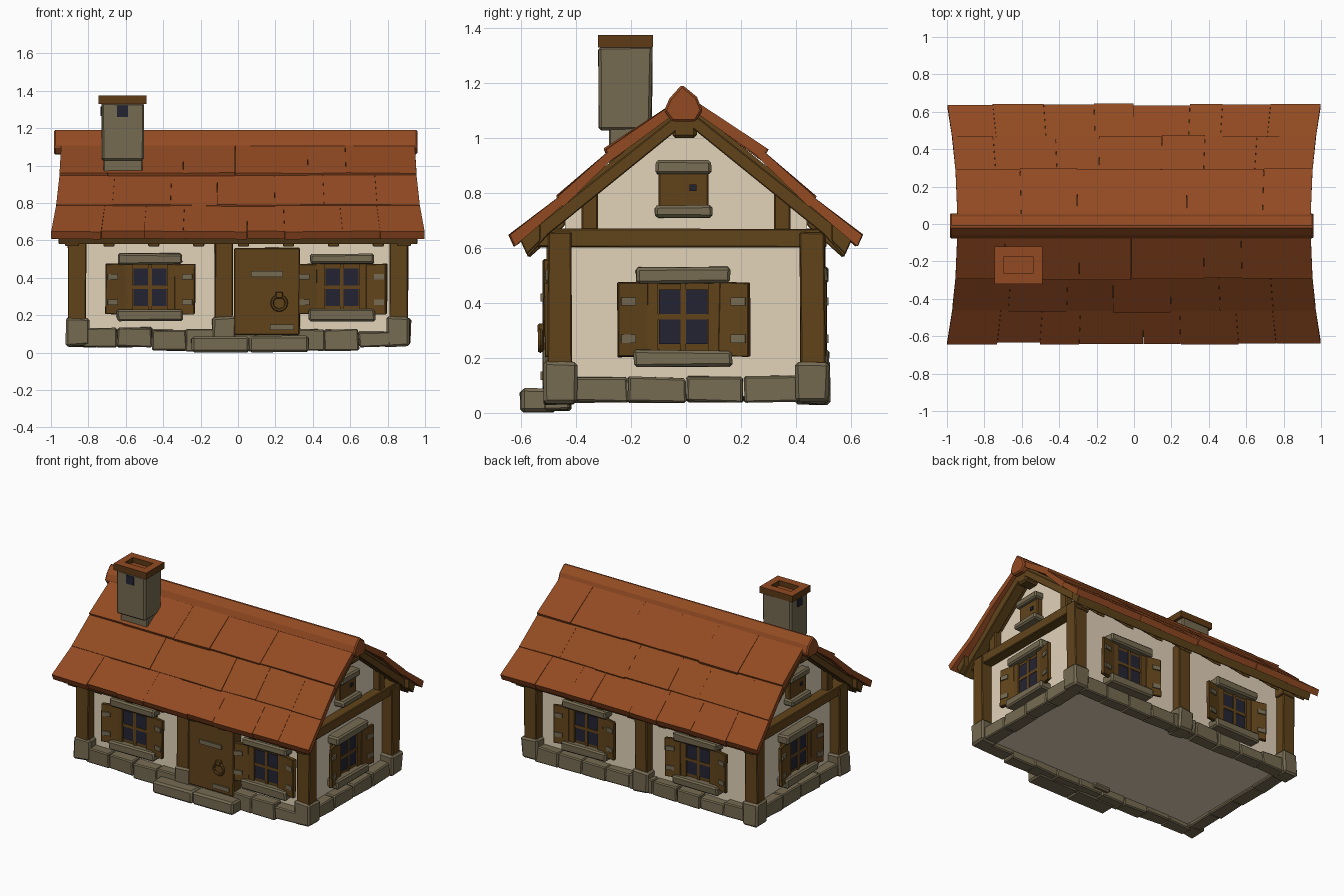
import bpy, bmesh, math, random
from mathutils import Matrix, Vector

if "Cube" in bpy.data.objects:
    bpy.data.objects.remove(bpy.data.objects["Cube"])

random.seed(4)
I = Matrix.Identity(4)


def mat(name, r, g, b):
    m = bpy.data.materials.new(name)
    lin = lambda c: ((c / 255 + 0.055) / 1.055) ** 2.4
    m.diffuse_color = (lin(r), lin(g), lin(b), 1)
    m.use_nodes = True
    m.node_tree.nodes["Principled BSDF"].inputs["Base Color"].default_value = m.diffuse_color
    return m


ROOF = mat("roof tile orange", 146, 74, 34)
WALL = mat("plaster cream", 226, 211, 186)
WOOD = mat("wood brown", 97, 68, 27)
STONE = mat("stone grey", 118, 107, 82)
GLASS = mat("window dark blue", 36, 36, 52)
RUST = mat("chimney cap brown", 94, 58, 21)


def finish(name, bm, mats, bevel=0):
    bmesh.ops.recalc_face_normals(bm, faces=bm.faces)
    me = bpy.data.meshes.new(name)
    bm.to_mesh(me)
    bm.free()
    for m in mats:
        me.materials.append(m)
    ob = bpy.data.objects.new(name, me)
    bpy.context.collection.objects.link(ob)
    if bevel:
        b = ob.modifiers.new("bevel", "BEVEL")
        b.width, b.segments = bevel, 1
    return ob


def add_hexa(bm, pts):
    # eight corners, x fastest, then y, then z
    v = [bm.verts.new(p) for p in pts]
    for f in ((0, 2, 3, 1), (4, 5, 7, 6), (0, 1, 5, 4), (2, 6, 7, 3), (0, 4, 6, 2), (1, 3, 7, 5)):
        bm.faces.new([v[i] for i in f])


def part(name, m, boxes, M=I, jit=0, bevel=0.005):
    bm = bmesh.new()
    for x0, x1, y0, y1, z0, z1 in boxes:
        add_hexa(bm, [M @ Vector([c + random.uniform(-jit, jit) for c in (x, y, z)])
                      for z in (z0, z1) for y in (y0, y1) for x in (x0, x1)])
    return finish(name, bm, [m], bevel)


def prism(name, m, yz, spans, bevel=0):
    # y-z profile extruded along x, once for each span
    bm = bmesh.new()
    for x0, x1 in spans:
        a, b = ([bm.verts.new((x, y, z)) for y, z in yz] for x in (x0, x1))
        bm.faces.new(a)
        bm.faces.new(b)
        for i in range(len(yz)):
            j = (i + 1) % len(yz)
            bm.faces.new((a[i], a[j], b[j], b[i]))
    return finish(name, bm, [m], bevel)


# Walls, closed below by the floor
WX, WY = 0.83, 0.44
prism("walls", WALL, [(-WY, 0.06), (WY, 0.06), (WY, 0.71), (0, 1.07), (-WY, 0.71)], [(-WX, WX)])

# Corner and middle posts with stone feet
spots = [(sx * 0.86, sy * 0.46) for sx in (-1, 1) for sy in (-1, 1)] + [(-0.075, -0.46), (0, 0.46)]
part("posts", WOOD, [(x - 0.048, x + 0.048, y - 0.045, y + 0.045, 0.12, 0.66) for x, y in spots], jit=0.004)
part("post_feet", STONE, [(x - 0.062, x + 0.062, y - 0.06, y + 0.06, 0.035, 0.19) for x, y in spots],
     jit=0.007, bevel=0.012)

# Foundation stones on all four sides
front, back, sides = [], [], []
n = 9
for i in range(n):
    x0, x1 = (-0.83 + 1.66 * k / n for k in (i, i + 1))
    low = 0.01 if -0.45 < (x0 + x1) / 2 < 0.6 else 0.03
    front.append((x0, x1, -0.515, -0.42, low, random.uniform(0.105, 0.135)))
    back.append((x0, x1, 0.42, 0.505, 0.035, random.uniform(0.115, 0.14)))
for s in (-1, 1):
    for i in range(4):
        y0 = -0.42 + 0.21 * i
        sides.append((min(s * 0.8, s * 0.9), max(s * 0.8, s * 0.9), y0, y0 + 0.21, 0.04, random.uniform(0.125, 0.145)))
part("foundation", STONE, front + back + sides, jit=0.005, bevel=0.007)
part("door_step", STONE, [(-0.25, 0.06, -0.605, -0.47, 0.003, 0.085), (0.06, 0.38, -0.6, -0.47, 0.003, 0.09)],
     jit=0.003, bevel=0.012)

# Horizontal beams, gable struts and ridge beam
part("side_beams", WOOD, [(min(s * 0.8, s * 0.9), max(s * 0.8, s * 0.9), -0.54, 0.51, 0.602, 0.668)
                          for s in (-1, 1)], jit=0.003)
part("gable_struts", WOOD, [(s * 0.85 - 0.03, s * 0.85 + 0.03, t * 0.35 - 0.03, t * 0.35 + 0.03, 0.65, 0.83)
                            for s in (-1, 1) for t in (-1, 1)])
part("ridge_beam", WOOD, [(-0.925, 0.925, -0.05, 0.04, 1.0, 1.09)], bevel=0.012)


# Roof boards, gable rafters, eave boards and rafter tails
def under(y, drop):
    return (y, 1.13 - 0.79 * abs(y) - drop)


for s, side in ((-1, "front"), (1, "back")):
    prism(side + "_roof_boards", WOOD, [under(0, 0), under(s * 0.605, 0), under(s * 0.6, 0.035), under(0, 0.035)],
          [(-0.92, 0.92)])
    prism(side + "_gable_rafters", WOOD, [under(0, 0.02), under(s * 0.6, 0.02), under(s * 0.575, 0.11),
                                          under(s * 0.5, 0.085), under(0, 0.075)],
          [(-0.925, -0.85), (0.85, 0.925)], 0.004)
    prism(side + "_eave_board", WOOD, [under(s * 0.53, 0.02), under(s * 0.605, 0.02), under(s * 0.58, 0.095),
                                       under(s * 0.53, 0.085)], [(-0.96, 0.96)], 0.004)
    prism(side + "_rafter_tails", WOOD, [under(s * 0.44, 0.02), under(s * 0.58, 0.02), under(s * 0.57, 0.115),
                                         under(s * 0.44, 0.1)],
          [(-0.72 + 0.24 * i, -0.66 + 0.24 * i) for i in range(7)], 0.004)


# Roof tiles in three overlapping rows a side, flared towards the eaves
def half(y):
    return 0.943 + 0.056 * min(1, abs(y) / 0.645) ** 2


rows = [(0.0, 1.158, 0.3, 0.96, 6), (0.26, 0.972, 0.475, 0.79, 7), (0.43, 0.812, 0.646, 0.648, 8)]
for s, side in ((-1, "front"), (1, "back")):
    bm = bmesh.new()
    for y0, z0, y1, z1, n in rows:
        cuts = [-1] + [-1 + 2 * (i + random.uniform(-0.25, 0.25)) / n for i in range(1, n)] + [1]
        for a, b in zip(cuts, cuts[1:]):
            yl = y1 + random.uniform(-0.012, 0.0)
            lift = [random.uniform(-0.003, 0.003) for _ in range(2)]
            pts = []
            for th in (0.04, 0):
                for y, z, low in ((y0, z0, 0), (yl, z1, 1)):
                    for k, u in enumerate((a + 0.0004, b - 0.0004)):
                        yy = y - th * low * 0.45
                        pts.append((u * half(y), s * yy, z - th + lift[k] * low))
            add_hexa(bm, pts)
    finish(side + "_roof_tiles", bm, [ROOF])

# Ridge cap
prism("ridge_cap", ROOF, [(-0.08, 1.1), (-0.06, 1.145), (-0.015, 1.195), (0.04, 1.15), (0.06, 1.1), (0.035, 1.06),
                          (-0.05, 1.06)], [(-0.985, 0.96)], 0.008)

# Chimney
part("chimney_base", STONE, [(-0.72, -0.51, -0.28, -0.13, 0.88, 1.05)])
part("chimney_stack", STONE, [(-0.73, -0.505, -0.315, -0.125, 1.03, 1.335)], jit=0.004, bevel=0.01)
part("chimney_soot_holes", GLASS, [(-0.648, -0.588, -0.321, -0.314, 1.26, 1.32),
                                   (-0.736, -0.729, -0.245, -0.195, 1.265, 1.315)], bevel=0)
cap = part("chimney_cap", RUST, [(-0.745, -0.49, -0.32, -0.265, 1.33, 1.375), (-0.745, -0.49, -0.175, -0.12, 1.33, 1.375),
                                 (-0.745, -0.695, -0.265, -0.175, 1.33, 1.375), (-0.54, -0.49, -0.265, -0.175, 1.33, 1.375),
                                 (-0.7, -0.535, -0.27, -0.17, 1.33, 1.34)], bevel=0)
cap.data.materials.append(ROOF)
for f in cap.data.polygons:
    f.material_index = int(f.normal.z > 0.5)

# Door with hinges and ring handle
part("door", WOOD, [(-0.02, 0.33, -0.522, -0.43, 0.095, 0.56)], jit=0.002)
part("door_hinges", STONE, [(0.07, 0.24, -0.53, -0.521, 0.405, 0.435), (0.17, 0.3, -0.53, -0.521, 0.12, 0.15)], bevel=0)
bpy.ops.mesh.primitive_torus_add(major_radius=0.038, minor_radius=0.009, major_segments=16, minor_segments=6,
                                 location=(0.22, -0.53, 0.265), rotation=(math.pi / 2, 0, 0))
ring = bpy.context.object
ring.name = "door_ring"
ring.data.materials.append(WOOD)
part("door_ring_mount", WOOD, [(0.2, 0.24, -0.54, -0.515, 0.29, 0.325)])


# Windows: local -y points out of the wall
def place(x, y, deg):
    return Matrix.Translation((x, y, 0)) @ Matrix.Rotation(math.radians(deg), 4, 'Z')


def window(name, M):
    part(name + "_frame", WOOD, [(-0.15, 0.15, -0.03, 0.02, 0.22, 0.48), (-0.15, -0.092, -0.045, 0, 0.22, 0.48),
                                 (0.092, 0.15, -0.045, 0, 0.22, 0.48), (-0.01, 0.01, -0.04, 0, 0.22, 0.48),
                                 (-0.1, 0.1, -0.04, 0, 0.34, 0.36)], M, bevel=0)
    part(name + "_glass", GLASS, [(min(s * 0.01, s * 0.088), max(s * 0.01, s * 0.088), -0.036, -0.029, z, z + 0.09)
                                  for s in (-1, 1) for z in (0.25, 0.36)], M, bevel=0)
    part(name + "_lintel", STONE, [(-0.17, 0.17, -0.075, 0.02, 0.472, 0.53)], M, 0.005, 0.01)
    part(name + "_sill", STONE, [(-0.178, 0.178, -0.08, 0.02, 0.17, 0.23)], M, 0.005, 0.01)
    for s, side in ((-1, "left"), (1, "right")):
        H = M @ Matrix.Translation((s * 0.135, -0.026, 0)) @ Matrix.Rotation(-s * math.radians(14), 4, 'Z')
        span = lambda a, b: (min(s * a, s * b), max(s * a, s * b))
        part(f"{name}_{side}_shutter", WOOD, [(*span(0, 0.11), -0.022, 0, 0.205, 0.475)], H, 0.004, 0.003)
        part(f"{name}_{side}_shutter_hinges", STONE, [(*span(0.045, 0.1), -0.029, -0.02, z, z + 0.03)
                                                      for z in (0.255, 0.39)], H, bevel=0)


window("front_left_window", place(-0.47, -WY, 0))
window("front_right_window", place(0.555, -WY, 0))
window("right_window", place(WX, -0.01, 90))
window("left_window", place(-WX, -0.01, -90))
window("back_left_window", place(-0.43, WY, 180))
window("back_right_window", place(0.44, WY, 180))

# Small closed hatches in the gables
for s, side in ((-1, "left"), (1, "right")):
    M = place(s * WX, -0.01, s * 90)
    part(side + "_gable_hatch", WOOD, [(-0.09, 0.092, -0.035, 0.02, 0.75, 0.88)], M)
    part(side + "_gable_hatch_hole", GLASS, [(0.022, 0.048, -0.041, -0.034, 0.808, 0.832)], M, bevel=0)
    part(side + "_gable_hatch_stones", STONE, [(-0.1, 0.1, -0.06, 0.02, 0.87, 0.92),
                                               (-0.105, 0.105, -0.07, 0.02, 0.71, 0.758)], M, 0.004, 0.01)
